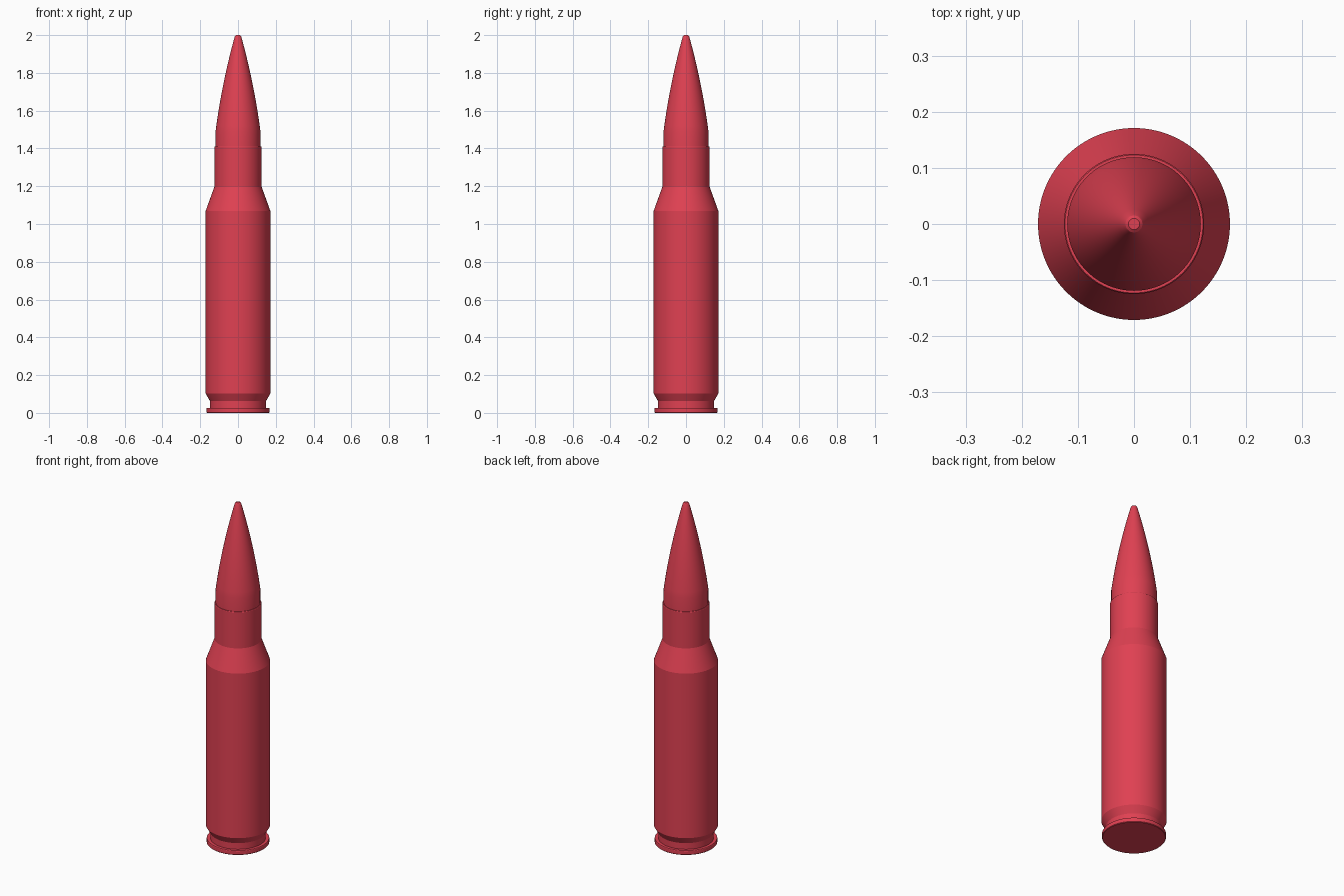
import bpy, bmesh, math

cube = bpy.data.objects.get("Cube")
if cube:
    bpy.data.objects.remove(cube)

SEGMENTS = 96

# One flat red for the whole model
red = bpy.data.materials.new("red")
red.use_nodes = True
colour = (0.74, 0.052, 0.084, 1)
red.diffuse_color = colour
red.node_tree.nodes["Principled BSDF"].inputs["Base Color"].default_value = colour


def lathe(name, profile):
    """Spin a (radius, height) profile about z; the ends lie on the axis."""
    bm = bmesh.new()
    verts = [bm.verts.new((r, 0, z)) for r, z in profile]
    edges = [bm.edges.new(pair) for pair in zip(verts, verts[1:])]
    bmesh.ops.spin(bm, geom=verts + edges, cent=(0, 0, 0), axis=(0, 0, 1),
                   angle=math.tau, steps=SEGMENTS, use_duplicate=False)
    bmesh.ops.remove_doubles(bm, verts=bm.verts, dist=0.00005)
    bmesh.ops.recalc_face_normals(bm, faces=bm.faces)
    mesh = bpy.data.meshes.new(name)
    bm.to_mesh(mesh)
    bm.free()
    mesh.materials.append(red)
    obj = bpy.data.objects.new(name, mesh)
    bpy.context.collection.objects.link(obj)
    bpy.ops.object.select_all(action="DESELECT")
    obj.select_set(True)
    bpy.context.view_layer.objects.active = obj
    bpy.ops.object.shade_smooth_by_angle(angle=math.radians(15))
    return obj


# Casing: rim, extractor groove, body, shoulder and neck
lathe("casing", [
    (0, 0), (0.164, 0), (0.167, 0.003), (0.167, 0.023), (0.165, 0.026),
    (0.148, 0.026), (0.148, 0.062), (0.171, 0.102),
    (0.171, 1.07), (0.125, 1.197), (0.125, 1.408), (0.123, 1.411), (0, 1.411),
])

# Pointed tip: short straight base, curved taper and small rounded nose
STEPS = 16
taper = []
for i in range(STEPS + 1):
    t = i / STEPS
    taper.append((0.119 - 0.065 * t - 0.036 * t * t, 1.49 + 0.5 * t))
lathe("pointed_tip", [(0, 1.38), (0.119, 1.38)] + taper
      + [(0.015, 1.996), (0.010, 2.0), (0, 2.0)])
